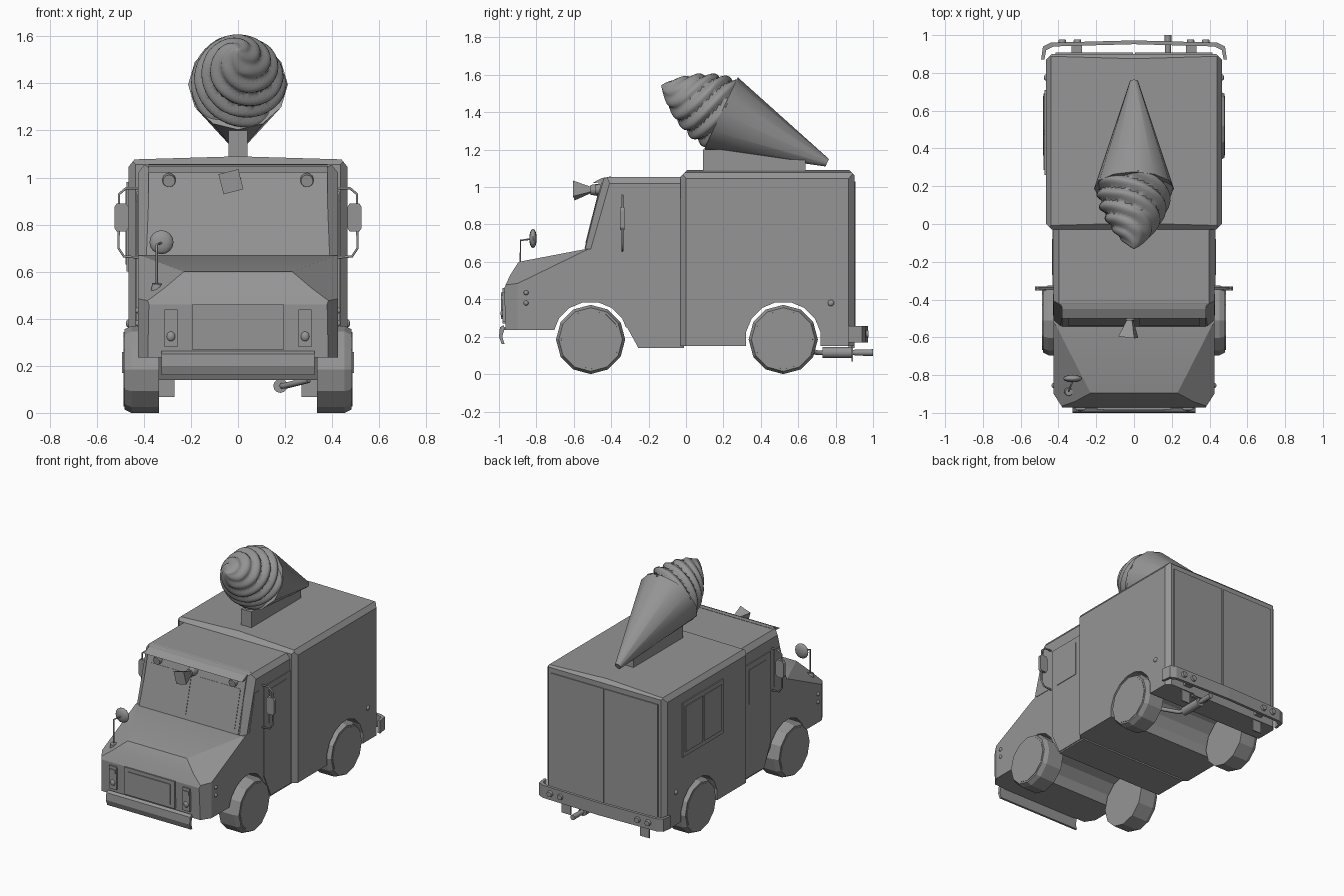
import bpy, bmesh, math
from mathutils import Vector, Matrix

if "Cube" in bpy.data.objects:
    bpy.data.objects.remove(bpy.data.objects["Cube"])

grey = bpy.data.materials.new("plain grey")
grey.diffuse_color = (0.3, 0.3, 0.3, 1)
grey.use_nodes = True
grey.node_tree.nodes["Principled BSDF"].inputs["Base Color"].default_value = grey.diffuse_color


def finish(name, bm, smooth=None):
    bmesh.ops.recalc_face_normals(bm, faces=bm.faces)
    me = bpy.data.meshes.new(name)
    bm.to_mesh(me)
    bm.free()
    ob = bpy.data.objects.new(name, me)
    bpy.context.collection.objects.link(ob)
    me.materials.append(grey)
    if smooth:
        bpy.ops.object.select_all(action='DESELECT')
        ob.select_set(True)
        bpy.context.view_layer.objects.active = ob
        bpy.ops.object.shade_smooth_by_angle(angle=math.radians(smooth))
    return ob


def prism(name, pts, axis, a, b, cuts=(), smooth=None):
    """Extrude a 2D outline along an axis, then trim it with planes (point, normal)."""
    put = {'x': lambda p, t: (t, p[0], p[1]),
           'y': lambda p, t: (p[0], t, p[1]),
           'z': lambda p, t: (p[0], p[1], t)}[axis]
    bm = bmesh.new()
    lo = [bm.verts.new(put(p, a)) for p in pts]
    hi = [bm.verts.new(put(p, b)) for p in pts]
    bm.faces.new(lo)
    bm.faces.new(hi[::-1])
    n = len(pts)
    for i in range(n):
        j = (i + 1) % n
        bm.faces.new((lo[i], lo[j], hi[j], hi[i]))
    for co, no in cuts:
        bmesh.ops.bisect_plane(bm, geom=bm.verts[:] + bm.edges[:] + bm.faces[:],
                               plane_co=co, plane_no=no, clear_outer=True)
        bmesh.ops.holes_fill(bm, edges=[e for e in bm.edges if e.is_boundary], sides=0)
    return finish(name, bm, smooth)


def box(name, x0, x1, y0, y1, z0, z1):
    return prism(name, [(x0, y0), (x1, y0), (x1, y1), (x0, y1)], 'z', z0, z1)


def cone(name, p, q, r0, r1, seg=16, smooth=40, spin=0.0):
    p, q = Vector(p), Vector(q)
    d = q - p
    m = (Matrix.Translation((p + q) / 2) @ d.to_track_quat('Z', 'Y').to_matrix().to_4x4()
         @ Matrix.Rotation(spin, 4, 'Z'))
    bm = bmesh.new()
    bmesh.ops.create_cone(bm, cap_ends=True, segments=seg, radius1=r0, radius2=r1,
                          depth=d.length, matrix=m)
    return finish(name, bm, smooth)


def dome(name, co, scale):
    bm = bmesh.new()
    bmesh.ops.create_uvsphere(bm, u_segments=12, v_segments=8, radius=1,
                              matrix=Matrix.Translation(co) @ Matrix.Diagonal((*scale, 1)))
    return finish(name, bm, 60)


def tube(name, pts, r):
    cu = bpy.data.curves.new(name, 'CURVE')
    cu.dimensions = '3D'
    cu.bevel_depth = r
    cu.bevel_resolution = 1
    cu.use_fill_caps = True
    sp = cu.splines.new('POLY')
    sp.points.add(len(pts) - 1)
    for k, p in zip(sp.points, pts):
        k.co = (*p, 1)
    cu.materials.append(grey)
    ob = bpy.data.objects.new(name, cu)
    bpy.context.collection.objects.link(ob)


# wheel arch cutters
FRONT, REAR, HUB = -0.51, 0.52, 0.185
cutters = []
for y in (FRONT, REAR):
    c = cone("wheel_arch_cutter", (-0.7, y, HUB), (0.7, y, HUB), 0.203, 0.203, 16, None, math.pi / 16)
    c.hide_render = True
    c.hide_set(True)
    cutters.append(c)


def cut_arch(ob, cutter):
    m = ob.modifiers.new("arch", 'BOOLEAN')
    m.operation = 'DIFFERENCE'
    m.solver = 'EXACT'
    m.object = cutter


# hood with trimmed shoulders and corners
cuts = []
for s in (-1, 1):
    a, b, c = Vector((s * .23, -.895, .6)), Vector((s * .425, -.93, .47)), Vector((s * .425, -.54, .66))
    n = (b - a).cross(c - a)
    cuts.append((a, n if n.z > 0 else -n))
    cuts.append(((s * .38, -.97, 0), (s * .07, -.045, 0)))
hood = prism("hood", [(-.965, .235), (-.972, .46), (-.94, .53), (-.895, .6), (-.54, .668),
                      (-.5, .668), (-.5, .235)], 'x', -.425, .425, cuts, 25)
cut_arch(hood, cutters[0])

# cab
cuts = []
for s in (-1, 1):
    cuts.append(((s * .425, 0, 1.02), (s, 0, .8)))
    cuts.append(((s * .425, -.40, 1.05), (s * .8, -.96, .275)))
cab = prism("cab", [(-.54, .235), (-.315, .25), (-.255, .14), (-.01, .14), (-.01, 1.055),
                    (-.42, 1.055), (-.445, 1.04), (-.54, .665)], 'x', -.425, .425, cuts)
cut_arch(cab, cutters[0])
prism("roof_visor", [(-.50, 1.022), (-.45, 1.048), (-.40, 1.057), (-.40, 1.03), (-.44, 1.025)],
      'x', -.38, .38)

# cargo box with slightly crowned roof
cuts = []
for s in (-1, 1):
    cuts.append(((s * .465, .87, 0), (s, 1, 0)))
    cuts.append(((s * .465, 0, 0), (s, -1, 0)))
cuts += [((0, .875, 1.09), (0, 1, 1)), ((0, .005, 1.09), (0, -1, 1))]
cargo = prism("cargo_box", [(-.465, .15), (.465, .15), (.465, 1.045), (.44, 1.077), (0, 1.09),
                            (-.44, 1.077), (-.465, 1.045)], 'y', -.03, .9, cuts)
cut_arch(cargo, cutters[1])

# rear doors
for x0, x1 in ((-.415, -.006), (.006, .415)):
    box("rear_door", x0, x1, .895, .907, .22, 1.03)

# serving window on the left side
box("serving_window_frame", -.473, -.46, .26, .71, .6, .98)
for y0 in (.285, .495):
    box("serving_window_pane", -.478, -.46, y0, y0 + .19, .63, .95)

# windshield plates lying on the sloped cab front
u = Vector((.095, .375)).normalized()
nrm = Vector((-u.y, u.x))


def sloped(name, x0, x1, t0, t1, h):
    o = Vector((-.54, .665))
    p, q = o + u * t0, o + u * t1
    prism(name, [p - nrm * .01, p + nrm * h, q + nrm * h, q - nrm * .01], 'x', x0, x1)


sloped("windshield_frame", -.38, .38, .005, .375, .004)
for x0 in (-.35, .03):
    sloped("windshield_pane", x0, x0 + .32, .035, .3, .007)

for s in (-1, 1):
    # cab doors
    prism("cab_door", [(-.325, .31), (-.25, .15), (-.03, .15), (-.03, .94), (-.325, .94)], 'x',
          s * .41, s * .431)
    box("door_window", s * .42, s * .435, -.27, -.08, .66, .9)
    prism("quarter_window", [(-.485, .67), (-.37, .67), (-.37, .93), (-.425, .93)], 'x',
          s * .41, s * .428)
    # wing mirrors with tube brackets
    tube("mirror_bracket", [(s * .42, -.34, .955), (s * .475, -.34, .955), (s * .505, -.34, .93),
                            (s * .508, -.34, .7), (s * .485, -.34, .665), (s * .42, -.34, .66)], .006)
    prism("wing_mirror", [(s * .465, .785), (s * .475, .77), (s * .515, .77), (s * .525, .785),
                          (s * .525, .875), (s * .515, .89), (s * .475, .89), (s * .465, .875)],
          'y', -.352, -.33)
    # windshield marker lamps
    cone("roof_lamp", (s * .293, -.44, .99), (s * .293, -.485, .985), .032, .026, 14)
    # headlights
    box("headlight_frame", s * .257, s * .313, -.982, -.96, .28, .44)
    box("headlight_upper", s * .262, s * .308, -.988, -.96, .395, .42)
    dome("headlight_lamp", (s * .285, -.98, .325), (.019, .012, .021))
    # side lamps
    for z in (.38, .435):
        dome("side_lamp", (s * .425, -.855, z), (.012, .013, .013))
    dome("rear_side_lamp", (s * .465, .775, .38), (.012, .017, .017))
    # mud flaps and rear bumper brackets
    box("mud_flap", s * .27, s * .34, .885, .893, .068, .16)
    box("bumper_bracket", s * .275, s * .33, .88, .95, .18, .23)
    for x in (.3, .38):
        cone("tail_lamp", (s * x, .95, .215), (s * x, .977, .215), .024, .018, 12)
    # wheels
    for y, out in ((FRONT, .483), (REAR, .478)):
        cone("tire", (s * .335, y, HUB), (s * (out - .03), y, HUB), .185, .185, 12, 20)
        cone("tire_shoulder", (s * (out - .03), y, HUB), (s * out, y, HUB), .185, .17, 12, 20)
        cone("wheel_disc", (s * .4, y, HUB), (s * (out + .003), y, HUB), .16, .158, 12, 20)

# grille: stepped frame with a sunken-looking centre
prism("grille_frame", [(-.195, .27), (.195, .27), (.195, .46), (-.195, .46)], 'y', -.982, -.96)
prism("grille_centre", [(-.165, .295), (.165, .295), (.165, .435), (-.165, .435)], 'y', -.988, -.96)

# front bumper
prism("front_bumper", [(-.975, .262), (-.995, .25), (-1.0, .2), (-.985, .16), (-.97, .16),
                       (-.982, .2), (-.97, .245)], 'x', -.325, .325)
box("bumper_mount", -.3, .3, -.985, -.9, .236, .25)

# rear bumper wrapping around the corners
outer = [(-.492, .87), (-.482, .94), (-.44, .96), (0, .972), (.44, .96), (.482, .94), (.492, .87)]
inner = [(x * .965, y - (.02 if y > .9 else 0)) for x, y in reversed(outer)]
prism("rear_bumper", outer + inner, 'z', .17, .258)

# exhaust
tube("exhaust_pipe", [(.30, .62, .14), (.2, .70, .115), (.18, .76, .115), (.18, 1.0, .115)], .014)
cone("muffler", (.18, .73, .115), (.18, .89, .115), .03, .03, 12)
cone("exhaust_tip", (.18, .9, .115), (.18, 1.0, .115), .016, .018, 12)
box("exhaust_hanger", .12, .24, .87, .9, .14, .17)

# horn speaker above the windshield
cone("horn_bell", (-.02, -.505, .985), (-.03, -.6, .982), .018, .062, 4, 20, math.pi / 4 + .25)
cone("horn_driver", (-.02, -.45, .985), (-.02, -.51, .985), .036, .026, 10)

# round front mirror on a thin post
tube("front_mirror_post", [(-.345, -.885, .54), (-.345, -.885, .715), (-.325, -.83, .722)], .005)
dome("front_mirror", (-.325, -.818, .725), (.051, .02, .051))
cone("post_foot", (-.345, -.885, .52), (-.345, -.89, .55), .026, .02, 10)

# roof plinth
box("cone_plinth", -.04, .04, .09, .64, 1.06, 1.2)

# wafer cone
rim, tip = Vector((0, .187, 1.395)), Vector((0, .755, 1.13))
axis = (rim - tip).normalized()
cone("wafer_cone", tip, rim, .022, .212, 12, 40)

# twisted soft-serve swirl
rings, seg = 36, 60
profile = [(0, .195), (.1, .178), (.2, .135), (.28, .08), (.33, .03), (.352, .002)]
m = Matrix.Translation(rim) @ axis.to_track_quat('Z', 'Y').to_matrix().to_4x4()
bm = bmesh.new()
loops = []
for i in range(rings + 1):
    h = -.01 + .362 * i / rings
    r = profile[0][1]
    for (h0, r0), (h1, r1) in zip(profile, profile[1:]):
        if h0 <= h:
            r = r0 + (r1 - r0) * min(1, (h - h0) / (h1 - h0))
    ring = []
    for k in range(seg):
        t = math.tau * k / seg
        w = r * (.97 + .085 * (abs(math.cos((5 * t + math.tau * 5 * h / .36) / 2)) * 2 - 1))
        ring.append(bm.verts.new(m @ Vector((w * math.cos(t), w * math.sin(t), h))))
    loops.append(ring)
for lo, hi in zip(loops, loops[1:]):
    for k in range(seg):
        j = (k + 1) % seg
        bm.faces.new((lo[k], lo[j], hi[j], hi[k]))
bm.faces.new(loops[0])
bm.faces.new(loops[-1])
finish("soft_serve_swirl", bm, 50)
